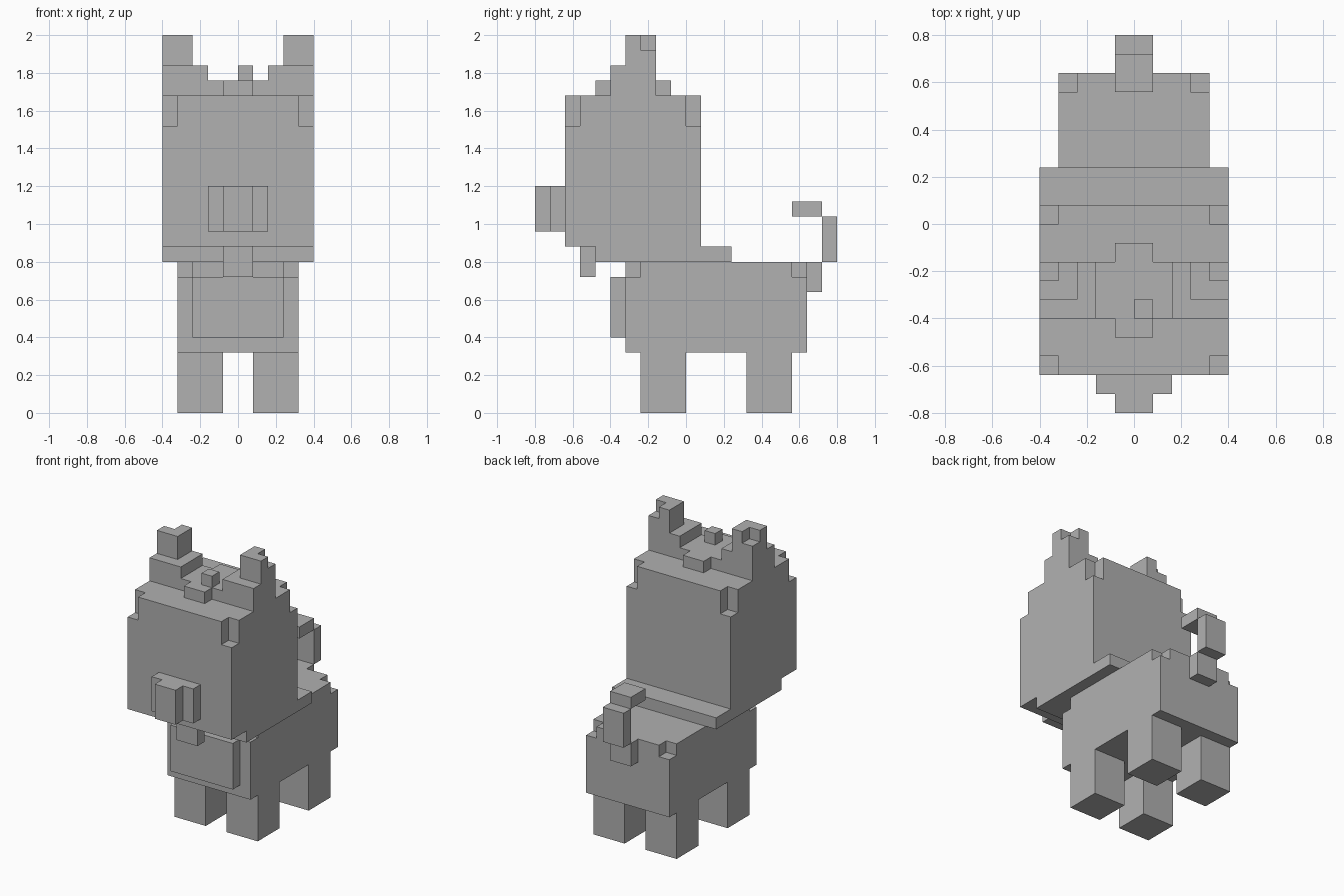
import bpy
import bmesh

U = 0.08  # block size: all part sizes below are counted in blocks

cube = bpy.data.objects.get("Cube")
if cube:
    bpy.data.objects.remove(cube, do_unlink=True)

grey = bpy.data.materials.new("plain_grey")
grey.use_nodes = True
GREY = (0.44, 0.44, 0.44, 1)
grey.diffuse_color = GREY
grey.node_tree.nodes["Principled BSDF"].inputs["Base Color"].default_value = GREY


def prism(bm, profile, x0, x1):
    """Extrude a side profile of (y, z) points from x0 to x1."""
    face = bm.faces.new([bm.verts.new((x0 * U, y * U, z * U)) for y, z in profile])
    ext = bmesh.ops.extrude_face_region(bm, geom=[face], use_keep_orig=True)
    verts = [g for g in ext["geom"] if isinstance(g, bmesh.types.BMVert)]
    bmesh.ops.translate(bm, verts=verts, vec=((x1 - x0) * U, 0, 0))


def rect(y, z):
    return [(y[0], z[0]), (y[0], z[1]), (y[1], z[1]), (y[1], z[0])]


def solid(name, pieces):
    bm = bmesh.new()
    for profile, x0, x1 in pieces:
        prism(bm, profile, x0, x1)
    bmesh.ops.recalc_face_normals(bm, faces=bm.faces)
    mesh = bpy.data.meshes.new(name)
    bm.to_mesh(mesh)
    bm.free()
    mesh.materials.append(grey)
    obj = bpy.data.objects.new(name, mesh)
    bpy.context.scene.collection.objects.link(obj)
    return obj


def box(name, x, y, z):
    return solid(name, [(rect(y, z), *x)])


def carve(obj, pieces):
    """Cut pieces out of a part and bake the result."""
    cutter = solid("notch_cutter", pieces)
    cutter.hide_render = True
    mod = obj.modifiers.new("notches", "BOOLEAN")
    mod.operation = "DIFFERENCE"
    mod.solver = "EXACT"
    mod.object = cutter
    graph = bpy.context.evaluated_depsgraph_get()
    mesh = bpy.data.meshes.new_from_object(obj.evaluated_get(graph))
    obj.modifiers.clear()
    obj.data = mesh
    bpy.data.objects.remove(cutter, do_unlink=True)


def corner_notches(half, y0, y1, z0, z1):
    """Cutters for the four upper corners of a box, one block in each way."""
    return [(rect(y, (z0, z1 + 1)), *x)
            for y in ((y0 - 1, y0 + 1), (y1 - 1, y1 + 1))
            for x in ((-half - 1, 1 - half), (half - 1, half + 1))]


# Torso with notched upper corners, and the raised chest
torso = box("torso", (-4, 4), (-4, 8), (4, 10))
carve(torso, corner_notches(4, -4, 8, 9, 10))
box("chest", (-3, 3), (-5, -4), (5, 9))

# Head, crown and neck ruff share one side profile
head = solid("head", [([(-6, 10), (-6, 11), (-8, 11), (-8, 21), (-5, 21), (-5, 22),
                        (-2, 22), (-2, 21), (1, 21), (1, 11), (3, 11), (3, 10)], -5, 5)])
carve(head, corner_notches(5, -8, 1, 19, 21))

# Crown details
box("crown_front_ridge", (-1, 1), (-6, -5), (21, 22))
box("crown_back_ridge", (-1, 1), (-2, -1), (21, 22))
box("crown_tuft", (0, 1), (-5, -4), (22, 23))

# Face
box("snout", (-2, 2), (-9, -8), (12, 15))
box("nose", (-1, 1), (-10, -9), (12, 15))
box("chin_tag", (-1, 1), (-7, -6), (9, 11))

# Ears and legs on both sides
for side, s in (("left", 1), ("right", -1)):
    def span(a, b):
        return tuple(sorted((a * s, b * s)))

    box(side + "_ear_base", span(2, 5), (-5, -2), (22, 23))
    ear = box(side + "_ear", span(3, 5), (-4, -2), (23, 25))
    carve(ear, [(rect((-3, -1), (24, 26)), *span(4, 6))])
    box(side + "_front_leg", span(1, 4), (-3, 0), (0, 4))
    box(side + "_back_leg", span(1, 4), (4, 7), (0, 4))

# Curled tail
box("tail_root", (-1, 1), (8, 9), (8, 10))
box("tail_middle", (-1, 1), (9, 10), (10, 13))
box("tail_tip", (-1, 1), (7, 9), (13, 14))
